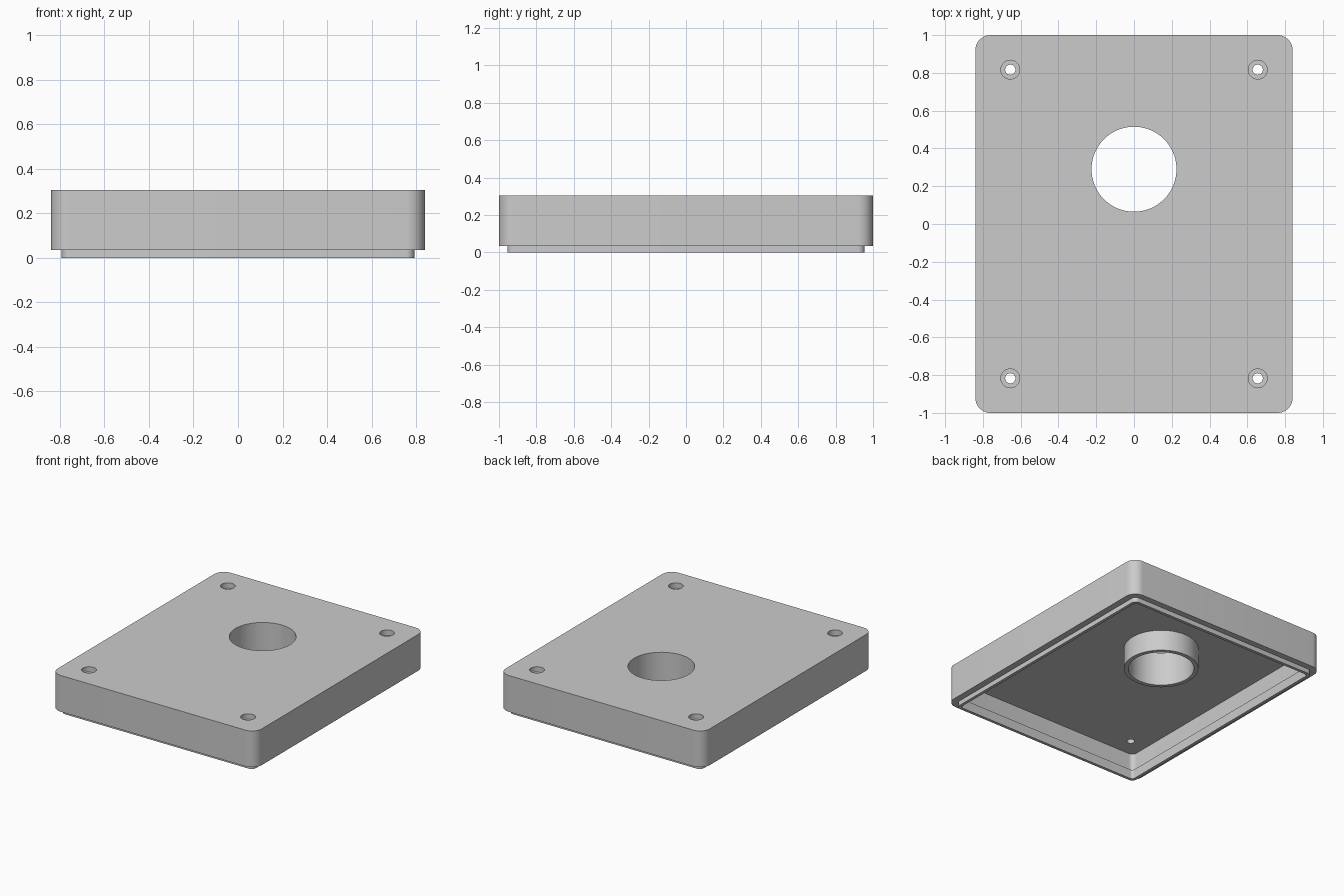
import bpy, bmesh, math

if "Cube" in bpy.data.objects:
    bpy.data.objects.remove(bpy.data.objects["Cube"])

grey = bpy.data.materials.new("light_grey")
grey.diffuse_color = (0.6, 0.6, 0.6, 1)
grey.use_nodes = True
grey.node_tree.nodes["Principled BSDF"].inputs["Base Color"].default_value = grey.diffuse_color


def rounded_rect(hx, hy, r, steps=10):
    """Outline of a rounded rectangle, counter-clockwise."""
    pts = []
    for k, (sx, sy) in enumerate([(1, 1), (-1, 1), (-1, -1), (1, -1)]):
        for i in range(steps + 1):
            a = math.pi / 2 * (k + i / steps)
            pts.append((sx * (hx - r) + r * math.cos(a), sy * (hy - r) + r * math.sin(a)))
    return pts


def circle(cx, cy, r, n=64):
    return [(cx + r * math.cos(2 * math.pi * i / n), cy + r * math.sin(2 * math.pi * i / n))
            for i in range(n)]


def extrude(name, outline, z0, z1, inner=None):
    """Solid prism, or a tube when an inner outline is given."""
    bm = bmesh.new()

    def ring(pts, z):
        return [bm.verts.new((x, y, z)) for x, y in pts]

    def bridge(a, b):
        n = len(a)
        for i in range(n):
            j = (i + 1) % n
            bm.faces.new((a[i], a[j], b[j], b[i]))

    lo, hi = ring(outline, z0), ring(outline, z1)
    bridge(lo, hi)
    if inner:
        in_lo, in_hi = ring(inner, z0), ring(inner, z1)
        bridge(hi, in_hi)
        bridge(in_hi, in_lo)
        bridge(in_lo, lo)
    else:
        bm.faces.new(hi)
        bm.faces.new(lo[::-1])
    bmesh.ops.recalc_face_normals(bm, faces=bm.faces[:])
    me = bpy.data.meshes.new(name)
    bm.to_mesh(me)
    bm.free()
    me.materials.append(grey)
    ob = bpy.data.objects.new(name, me)
    bpy.context.collection.objects.link(ob)
    return ob


def activate(ob):
    bpy.ops.object.select_all(action='DESELECT')
    ob.select_set(True)
    bpy.context.view_layer.objects.active = ob


def cut(target, cutter):
    mod = target.modifiers.new("cut", 'BOOLEAN')
    mod.operation = 'DIFFERENCE'
    mod.solver = 'EXACT'
    mod.object = cutter
    activate(target)
    bpy.ops.object.modifier_apply(modifier=mod.name)
    bpy.data.objects.remove(cutter)


WALL_BOTTOM, CEILING, TOP = 0.035, 0.207, 0.305
HOLE_Y, HOLE_R = 0.29, 0.225

# Cover: rounded block hollowed from below
cover = extrude("cover", rounded_rect(0.84, 1.0, 0.08), WALL_BOTTOM, TOP)
cut(cover, extrude("pocket", rounded_rect(0.79, 0.953, 0.035), -0.1, CEILING))

# Large round opening
cut(cover, extrude("opening", circle(0, HOLE_Y, HOLE_R), 0.1, 0.5))

# Counterbored screw holes in the four corners
for sx in (-1, 1):
    for sy in (-1, 1):
        x, y = sx * 0.655, sy * 0.817
        cut(cover, extrude("screw_hole", circle(x, y, 0.027, 32), 0.1, 0.5))
        cut(cover, extrude("counterbore", circle(x, y, 0.05, 32), TOP - 0.04, 0.5))

# Thin locating lip below the walls
lip = extrude("lip", rounded_rect(0.792, 0.955, 0.037), 0, 0.07,
              rounded_rect(0.77, 0.933, 0.02))

# Collar hanging from the ceiling around the opening
collar = extrude("collar", circle(0, HOLE_Y, 0.255), 0.05, CEILING + 0.001,
                 circle(0, HOLE_Y, HOLE_R))

for ob in (cover, lip, collar):
    activate(ob)
    bpy.ops.object.shade_smooth_by_angle(angle=math.radians(30))
